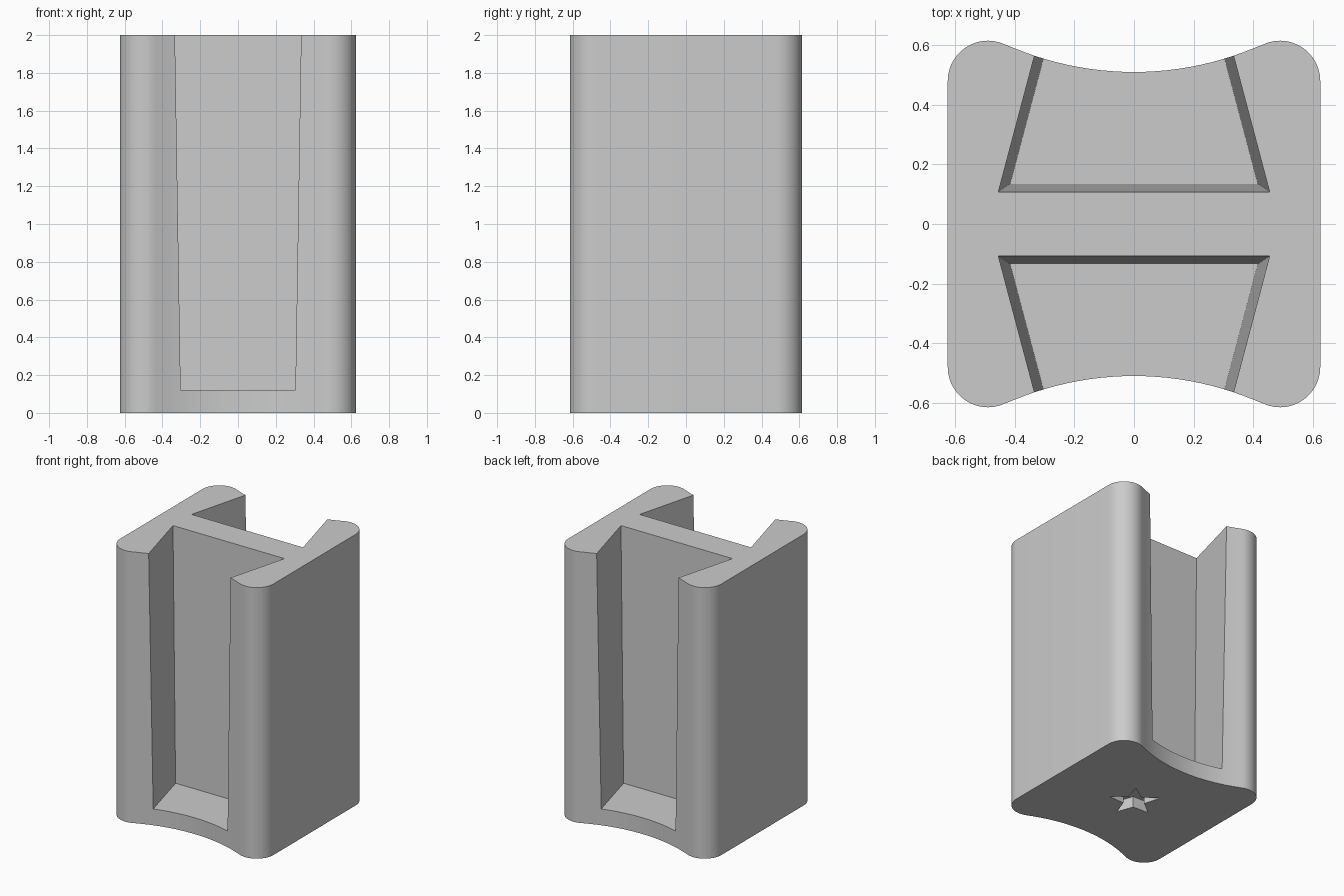
import bpy, bmesh, math

if "Cube" in bpy.data.objects:
    bpy.data.objects.remove(bpy.data.objects["Cube"], do_unlink=True)

HEIGHT, FILLET = 2.0, 0.09
CORNER_X, CORNER_Y, CORNER_R = 0.49, 0.48, 0.135
WAIST_Y, WAIST_R = 0.51, 1.05

grey = bpy.data.materials.new("plain grey")
grey.use_nodes = True
grey.diffuse_color = (0.6, 0.6, 0.6, 1)
grey.node_tree.nodes["Principled BSDF"].inputs["Base Color"].default_value = grey.diffuse_color


def make_object(name, bm):
    bmesh.ops.recalc_face_normals(bm, faces=bm.faces)
    mesh = bpy.data.meshes.new(name)
    bm.to_mesh(mesh)
    bm.free()
    mesh.materials.append(grey)
    obj = bpy.data.objects.new(name, mesh)
    bpy.context.collection.objects.link(obj)
    return obj


def loft(low, high):
    """Closed solid between two matching rings of points."""
    bm = bmesh.new()
    a = [bm.verts.new(p) for p in low]
    b = [bm.verts.new(p) for p in high]
    n = len(a)
    caps = [bm.faces.new(a), bm.faces.new(b)]
    for i in range(n):
        j = (i + 1) % n
        bm.faces.new((a[i], a[j], b[j], b[i]))
    return bm, caps


def arc(cx, cy, r, start, end, steps):
    return [(cx + r * math.cos(start + (end - start) * i / steps),
             cy + r * math.sin(start + (end - start) * i / steps))
            for i in range(steps + 1)]


# Body outline: round corners running tangent into a hollow waist
waist_cy = WAIST_Y + WAIST_R
tangent = math.atan2(waist_cy - CORNER_Y, -CORNER_X)
half = arc(CORNER_X, CORNER_Y, CORNER_R, 0, tangent, 14)
half += arc(0, waist_cy, WAIST_R, tangent - math.pi, -tangent, 24)[1:-1]
half += arc(-CORNER_X, CORNER_Y, CORNER_R, math.pi - tangent, math.pi, 14)
outline = half + [(-x, -y) for x, y in half]

bm, caps = loft([(x, y, 0) for x, y in outline], [(x, y, HEIGHT) for x, y in outline])
rim = list({e for f in caps for e in f.edges})
bmesh.ops.bevel(bm, geom=rim, offset=FILLET, segments=8, profile=0.5, affect='EDGES')
body = make_object("body", bm)


# Dovetail pockets, tapering toward the floor
def pocket_ring(z, side):
    t = (z - 0.12) / (HEIGHT - 0.12)
    inner_y = 0.135 - 0.027 * t
    inner_x = 0.415 + 0.04 * t
    outer_x = inner_x - 0.265 * (1 - inner_y)
    return [(x, side * y, z) for x, y in
            ((inner_x, inner_y), (outer_x, 1), (-outer_x, 1), (-inner_x, inner_y))]


cutters = []
for side, name in ((-1, "front_pocket_cutter"), (1, "back_pocket_cutter")):
    bm, _ = loft(pocket_ring(0.12, side), pocket_ring(2.2, side))
    cutters.append(make_object(name, bm))

# Star recess in the underside
star = []
for i in range(10):
    r = 0.073 if i % 2 else 0.178
    a = -math.pi / 2 + i * math.pi / 5
    star.append((r * math.cos(a), r * math.sin(a)))
bm, _ = loft([(x, y, -0.1) for x, y in star], [(x, y, 0.08) for x, y in star])
cutters.append(make_object("star_cutter", bm))

bpy.context.view_layer.objects.active = body
for cutter in cutters:
    mod = body.modifiers.new(cutter.name, 'BOOLEAN')
    mod.operation, mod.solver, mod.object = 'DIFFERENCE', 'EXACT', cutter
    bpy.ops.object.modifier_apply(modifier=mod.name)
    bpy.data.objects.remove(cutter, do_unlink=True)

# Smooth fillets, crisp pocket edges
bpy.ops.object.select_all(action='DESELECT')
body.select_set(True)
bpy.ops.object.shade_smooth_by_angle(angle=math.radians(25))
